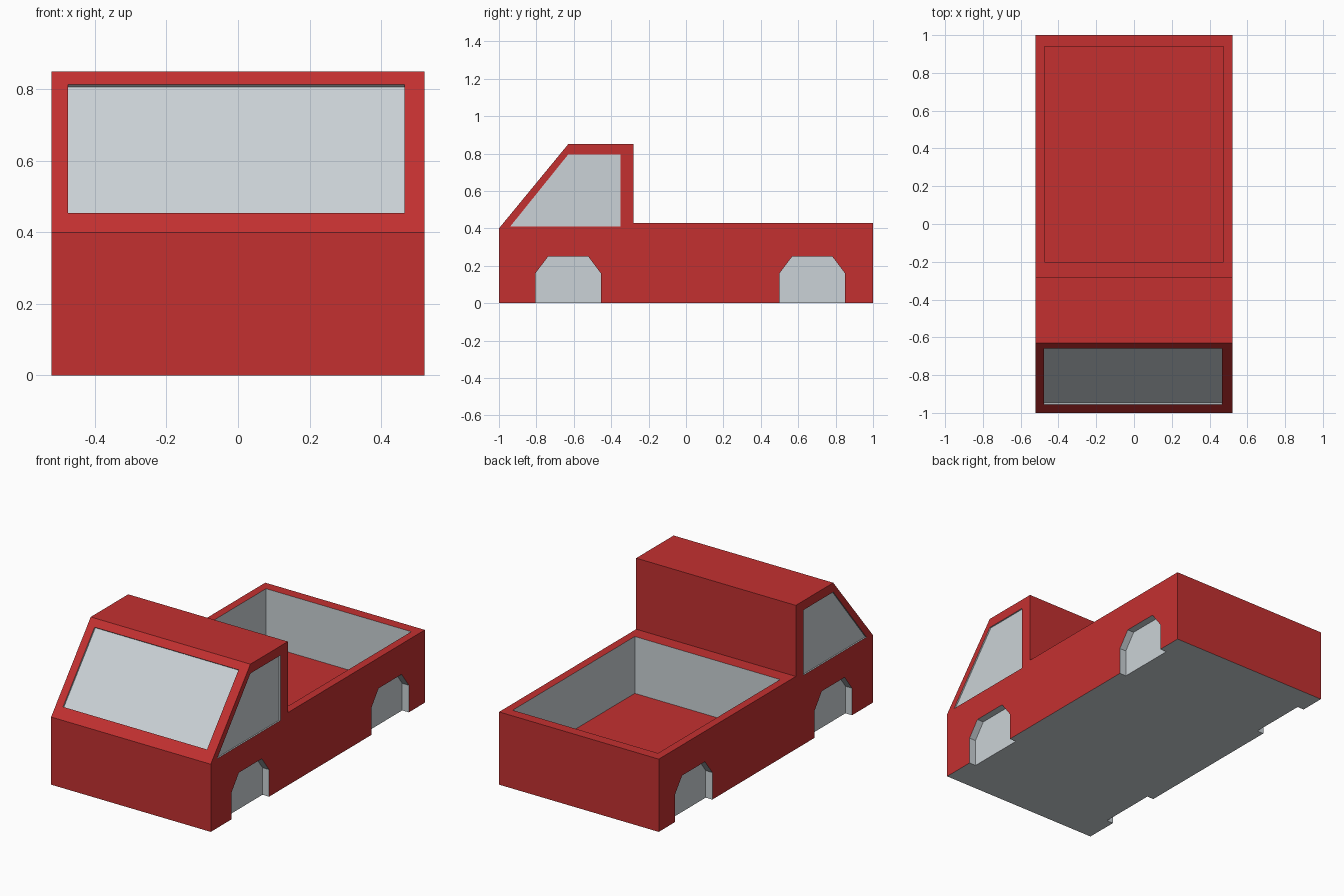
import bpy, bmesh

if "Cube" in bpy.data.objects:
    bpy.data.objects.remove(bpy.data.objects["Cube"])


def make_material(name, color):
    mat = bpy.data.materials.new(name)
    mat.diffuse_color = color
    mat.use_nodes = True
    mat.node_tree.nodes["Principled BSDF"].inputs["Base Color"].default_value = mat.diffuse_color
    return mat


MATS = [make_material("red_paint", (0.55, 0.03, 0.03, 1)),
        make_material("grey_trim", (0.6, 0.65, 0.68, 1))]
RED, GREY = 0, 1


def prism(bm, profile, x0, x1, mat):
    """Extrude a (y, z) profile along x."""
    face = bm.faces.new([bm.verts.new((x0, y, z)) for y, z in profile])
    out = bmesh.ops.extrude_face_region(bm, geom=[face])["geom"]
    verts = [g for g in out if isinstance(g, bmesh.types.BMVert)]
    bmesh.ops.translate(bm, verts=verts, vec=(x1 - x0, 0, 0))
    faces = {f for v in verts for f in v.link_faces} | {face}
    for f in faces:
        f.material_index = mat


def paint_flat(bm, z, mat):
    """Give the horizontal faces at height z another material."""
    for f in bm.faces:
        if all(abs(v.co.z - z) < 1e-4 for v in f.verts):
            f.material_index = mat


def finish(bm, name):
    bmesh.ops.recalc_face_normals(bm, faces=bm.faces[:])
    mesh = bpy.data.meshes.new(name)
    bm.to_mesh(mesh)
    bm.free()
    for m in MATS:
        mesh.materials.append(m)
    obj = bpy.data.objects.new(name, mesh)
    bpy.context.collection.objects.link(obj)
    return obj


HALF, BED_X, FLOOR = 0.522, 0.475, 0.094

# Truck body: side profile with a grey underside
bm = bmesh.new()
prism(bm, [(-1, 0), (1, 0), (1, 0.43), (-0.28, 0.43), (-0.28, 0.85),
           (-0.63, 0.85), (-1, 0.4)], -HALF, HALF, RED)
paint_flat(bm, 0, GREY)
body = finish(bm, "truck_body")

# Cutters for every recess
bm = bmesh.new()

# Cargo bed with a red floor
prism(bm, [(-0.2, FLOOR), (0.94, FLOOR), (0.94, 0.6), (-0.2, 0.6)],
      -BED_X, BED_X, GREY)
paint_flat(bm, FLOOR, RED)

# Windshield, sunk slightly along the slope normal
low, high, normal = (-0.955, 0.455), (-0.66, 0.813), (-0.772, 0.635)
offset = lambda p, d: (p[0] + normal[0] * d, p[1] + normal[1] * d)
prism(bm, [offset(low, -0.01), offset(high, -0.01),
           offset(high, 0.05), offset(low, 0.05)], -0.476, 0.466, GREY)

# Side windows and wheel arches on both sides
window = [(-0.94, 0.41), (-0.35, 0.41), (-0.35, 0.795), (-0.63, 0.795)]
for side in (-1, 1):
    prism(bm, window, side * (HALF - 0.008), side * 0.6, GREY)
    for y in (-0.63, 0.675):
        arch = [(y - 0.175, -0.1), (y + 0.175, -0.1), (y + 0.175, 0.16),
                (y + 0.107, 0.25), (y - 0.107, 0.25), (y - 0.175, 0.16)]
        prism(bm, arch, side * 0.479, side * 0.6, GREY)

cutter = finish(bm, "recess_cutter")
cutter.hide_render = True
cutter.display_type = 'WIRE'

mod = body.modifiers.new("recesses", 'BOOLEAN')
mod.operation = 'DIFFERENCE'
mod.solver = 'EXACT'
mod.object = cutter
